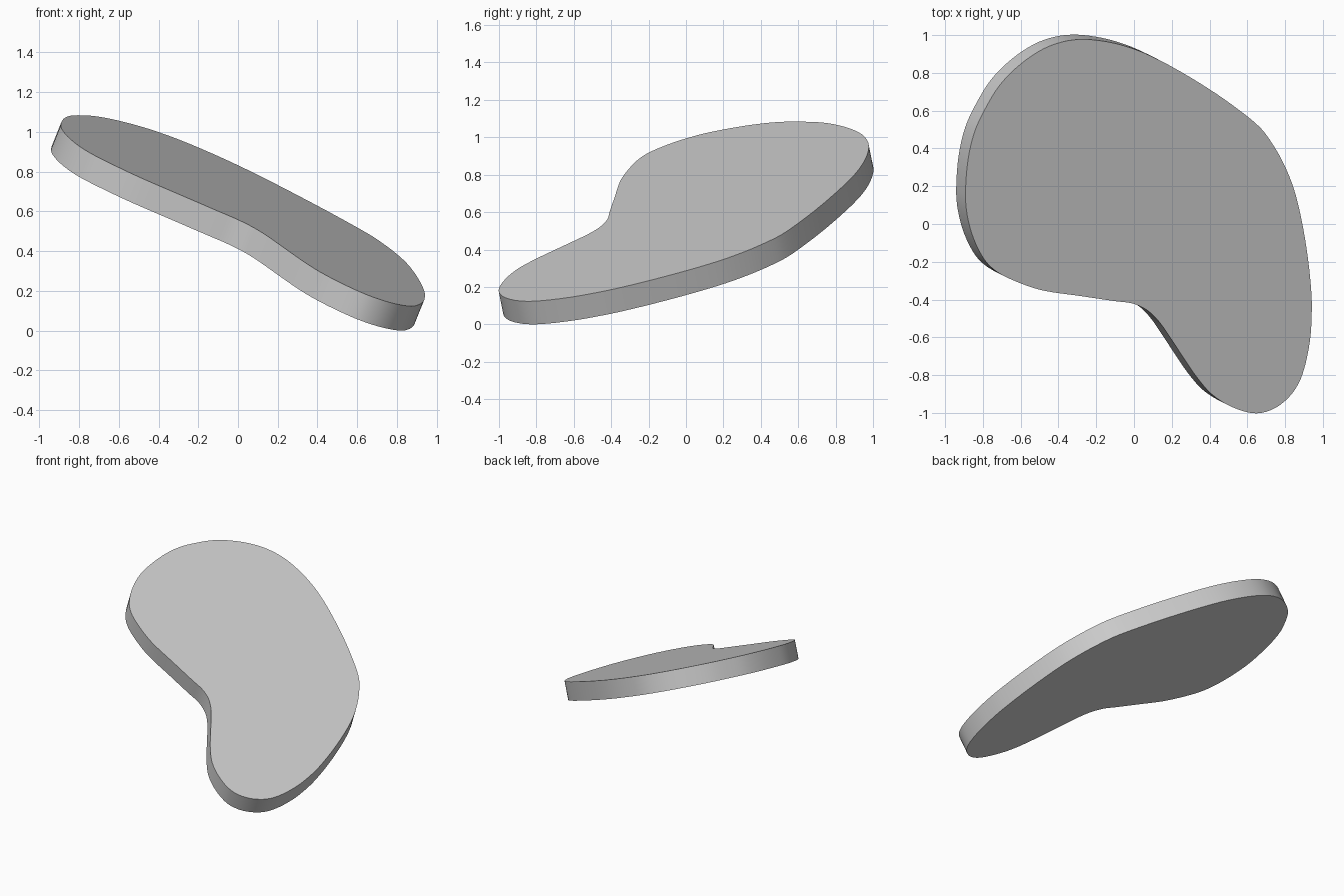
import bpy, bmesh
from mathutils import Vector

if "Cube" in bpy.data.objects:
    bpy.data.objects.remove(bpy.data.objects["Cube"])

# Plan outline of the tilted upper face
OUTLINE = [(-.893, .16), (-.880, .34), (-.845, .49), (-.790, .61), (-.71, .74), (-.60, .85),
           (-.48, .93), (-.37, .969), (-.27, .98), (-.16, .97), (-.05, .945), (.06, .905),
           (.20, .835), (.40, .715), (.57, .595), (.67, .51), (.73, .43), (.79, .325),
           (.845, .19), (.887, .02), (.92, -.18), (.938, -.36), (.94, -.47), (.93, -.62),
           (.892, -.79), (.84, -.89), (.75, -.97), (.645, -1.0), (.52, -.967), (.412, -.90),
           (.333, -.81), (.264, -.71), (.192, -.6), (.128, -.51), (.066, -.452), (-.01, -.418),
           (-.10, -.406), (-.29, -.378), (-.48, -.35), (-.60, -.312), (-.72, -.255),
           (-.79, -.19), (-.85, -.075), (-.884, .05)]
SLOPE_X, SLOPE_Y, HEIGHT, THICK = -.401, .203, .638, .135


def smooth_loop(pts, steps=4):
    """Closed spline through the points."""
    p = [Vector(q) for q in pts]
    n, out = len(p), []
    for i in range(n):
        a, b, c, d = p[i - 1], p[i], p[(i + 1) % n], p[(i + 2) % n]
        span = (c - b).length
        t1 = (c - a) * span / ((b - a).length + span)
        t2 = (d - b) * span / ((d - c).length + span)
        for k in range(steps):
            t = k / steps
            out.append(b * (2*t**3 - 3*t**2 + 1) + t1 * (t**3 - 2*t**2 + t)
                       + c * (3*t**2 - 2*t**3) + t2 * (t**3 - t**2))
    return out


# Tilted slab: upper face, lower face and rim
normal = Vector((-SLOPE_X, -SLOPE_Y, 1)).normalized()
top = [Vector((x, y, HEIGHT + SLOPE_X * x + SLOPE_Y * y)) for x, y in smooth_loop(OUTLINE)]
low = [v - normal * THICK for v in top]
lo = Vector([min(v[i] for v in top + low) for i in range(3)])
hi = Vector([max(v[i] for v in top + low) for i in range(3)])
shift = Vector(((lo.x + hi.x) / 2, (lo.y + hi.y) / 2, lo.z))

bm = bmesh.new()
tv = [bm.verts.new(v - shift) for v in top]
bv = [bm.verts.new(v - shift) for v in low]
bm.faces.new(tv)
bm.faces.new(bv)
for i in range(len(tv)):
    bm.faces.new((tv[i - 1], tv[i], bv[i], bv[i - 1]))
bmesh.ops.recalc_face_normals(bm, faces=bm.faces)
mesh = bpy.data.meshes.new("kidney_slab")
bm.to_mesh(mesh)
bm.free()
slab = bpy.data.objects.new("kidney_slab", mesh)
bpy.context.collection.objects.link(slab)
bpy.context.view_layer.objects.active = slab
slab.select_set(True)
bpy.ops.object.shade_smooth_by_angle()
